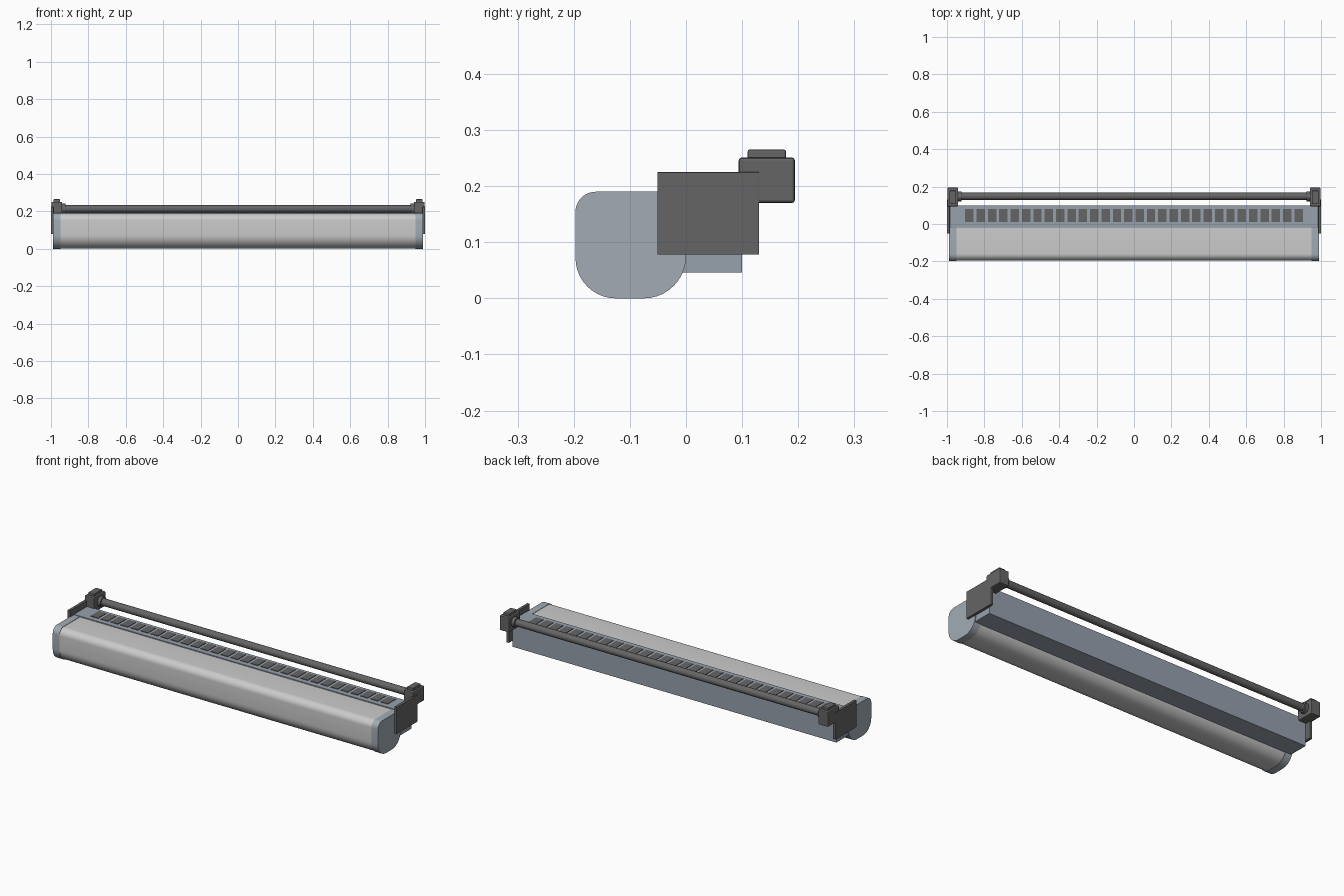
import bpy, bmesh, math
from mathutils import Vector, Matrix

if "Cube" in bpy.data.objects:
    bpy.data.objects.remove(bpy.data.objects["Cube"])


def material(name, rgb):
    m = bpy.data.materials.new(name)
    m.diffuse_color = (*rgb, 1)
    m.use_nodes = True
    m.node_tree.nodes["Principled BSDF"].inputs["Base Color"].default_value = m.diffuse_color
    return m


LIGHT = material("light_grey", (0.60, 0.60, 0.60))
CAP = material("pale_blue_grey", (0.36, 0.41, 0.46))
HOUSING = material("blue_grey", (0.31, 0.355, 0.42))
DARK = material("dark_grey", (0.13, 0.13, 0.13))


def finish(name, bm, mat, bevel=0.0, smooth=False):
    bmesh.ops.recalc_face_normals(bm, faces=bm.faces[:])
    me = bpy.data.meshes.new(name)
    bm.to_mesh(me)
    bm.free()
    me.materials.append(mat)
    ob = bpy.data.objects.new(name, me)
    bpy.context.collection.objects.link(ob)
    if bevel:
        mod = ob.modifiers.new("edge_bevel", 'BEVEL')
        mod.width, mod.segments, mod.limit_method = bevel, 2, 'ANGLE'
    if smooth:
        bpy.ops.object.select_all(action='DESELECT')
        ob.select_set(True)
        bpy.context.view_layer.objects.active = ob
        bpy.ops.object.shade_smooth_by_angle(angle=math.radians(35))
    return ob


def add_box(bm, lo, hi):
    lo, hi = Vector(lo), Vector(hi)
    bmesh.ops.create_cube(bm, size=1, matrix=Matrix.Translation((lo + hi) / 2)
                          @ Matrix.Diagonal((*(hi - lo), 1)))


def box(name, xs, ys, zs, mat, bevel=0.0):
    bm = bmesh.new()
    add_box(bm, (min(xs), ys[0], zs[0]), (max(xs), ys[1], zs[1]))
    return finish(name, bm, mat, bevel)


def rounded_section(inset):
    """Side outline (y, z) with a different radius at each corner."""
    y0, y1, z0, z1 = -0.197 + inset, -inset, inset, 0.19 - inset
    corners = [(y1, z0, -1, 1, 0.075, 270), (y1, z1, -1, -1, 0.012, 0),
               (y0, z1, 1, -1, 0.036, 90), (y0, z0, 1, 1, 0.072, 180)]
    pts = []
    for y, z, sy, sz, r, start in corners:
        for i in range(11):
            a = math.radians(start + 9 * i)
            pts.append((y + sy * r + r * math.cos(a), z + sz * r + r * math.sin(a)))
    return pts


def extrude_x(name, pts, x0, x1, mat, bevel=0.0):
    bm = bmesh.new()
    face = bm.faces.new([bm.verts.new((x0, y, z)) for y, z in pts])
    ext = bmesh.ops.extrude_face_region(bm, geom=[face])
    bmesh.ops.translate(bm, vec=(x1 - x0, 0, 0),
                        verts=[v for v in ext['geom'] if isinstance(v, bmesh.types.BMVert)])
    return finish(name, bm, mat, bevel, True)


def rod(name, x0, x1, y, z, r, mat):
    bm = bmesh.new()
    m = Matrix.Translation(((x0 + x1) / 2, y, z)) @ Matrix.Rotation(math.pi / 2, 4, 'Y')
    bmesh.ops.create_cone(bm, cap_ends=True, segments=32, radius1=r, radius2=r,
                          depth=abs(x1 - x0), matrix=m)
    return finish(name, bm, mat, 0, True)


# Long rounded shell and rear housing
extrude_x("front_shell", rounded_section(0.002), -0.952, 0.952, LIGHT)
box("rear_housing", (-0.984, 0.984), (-0.018, 0.10), (0.046, 0.193), HOUSING, 0.001)

# Row of slots along the housing top
bm = bmesh.new()
for i in range(30):
    x = (i - 14.5) * 0.0607
    add_box(bm, (x - 0.0225, 0.010, 0.190), (x + 0.0225, 0.080, 0.196))
finish("vent_slots", bm, DARK)

# Rear roller bar
rod("roller_bar", -0.945, 0.945, 0.148, 0.214, 0.0195, DARK)

# End caps, brackets and bar holders on both ends
for s, side in ((-1, "left"), (1, "right")):
    extrude_x(side + "_end_cap", rounded_section(0), s * 0.948, s * 0.988, CAP)
    box(side + "_bracket_plate", (s * 0.985, s * 1.0), (-0.051, 0.13), (0.078, 0.225), DARK, 0.001)
    box(side + "_bar_holder", (s * 0.940, s * 0.998), (0.094, 0.194), (0.17, 0.251), DARK, 0.005)
    box(side + "_holder_top", (s * 0.951, s * 0.987), (0.11, 0.178), (0.248, 0.265), DARK, 0.003)
    rod(side + "_bar_collar", s * 0.922, s * 0.945, 0.148, 0.214, 0.027, DARK)
